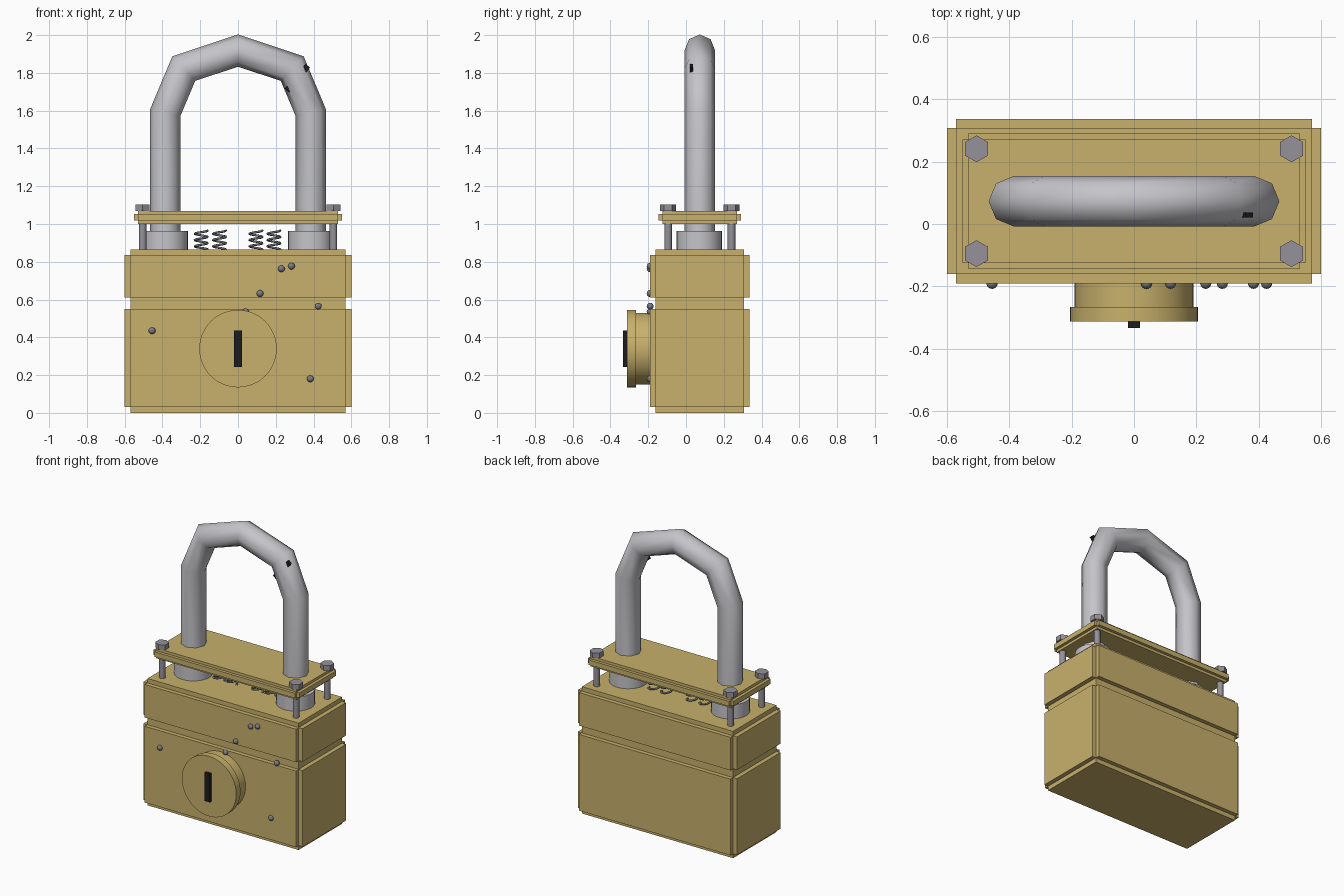
import bpy, bmesh, math
from mathutils import Vector, Matrix

if "Cube" in bpy.data.objects:
    bpy.data.objects.remove(bpy.data.objects["Cube"])

CY = 0.073  # depth of the body's centre plane


def material(name, rgb):
    m = bpy.data.materials.new(name)
    m.diffuse_color = (*rgb, 1)
    m.use_nodes = True
    m.node_tree.nodes["Principled BSDF"].inputs["Base Color"].default_value = m.diffuse_color
    return m


BRASS = material("brass", (0.58, 0.44, 0.15))
STEEL = material("polished steel", (0.56, 0.56, 0.59))
BOLT = material("bolt steel", (0.30, 0.29, 0.32))
DARK = material("dark steel", (0.20, 0.20, 0.22))
BLACK = material("black", (0.012, 0.012, 0.013))


def finish(name, bm, mat, smooth=False):
    bmesh.ops.recalc_face_normals(bm, faces=bm.faces)
    me = bpy.data.meshes.new(name)
    bm.to_mesh(me)
    bm.free()
    me.materials.append(mat)
    ob = bpy.data.objects.new(name, me)
    bpy.context.collection.objects.link(ob)
    if smooth:
        bpy.ops.object.select_all(action='DESELECT')
        ob.select_set(True)
        bpy.context.view_layer.objects.active = ob
        bpy.ops.object.shade_smooth_by_angle(angle=math.radians(50))
    return ob


def box(name, lo, hi, mat):
    lo, hi = Vector(lo), Vector(hi)
    bm = bmesh.new()
    bmesh.ops.create_cube(bm, size=1, matrix=Matrix.Translation((lo + hi) / 2)
                          @ Matrix.Diagonal((*(hi - lo), 1)))
    return finish(name, bm, mat)


def cylinder(name, centre, r, depth, mat, sides=32, rot=Matrix(), smooth=True):
    bm = bmesh.new()
    bmesh.ops.create_cone(bm, cap_ends=True, segments=sides, radius1=r, radius2=r,
                          depth=depth, matrix=Matrix.Translation(centre) @ rot)
    return finish(name, bm, mat, smooth)


def notched_slab(name, hx, hy, step, z0, z1):
    """Slab with a square notch along each upright corner."""
    a, b = hx - step, hy - step
    quarter = [(hx, b), (a, b), (a, hy)]
    pts = []
    for sx, sy in ((1, 1), (-1, 1), (-1, -1), (1, -1)):
        q = quarter if sx * sy > 0 else quarter[::-1]
        pts += [(x * sx, CY + y * sy) for x, y in q]
    bm = bmesh.new()
    face = bm.faces.new([bm.verts.new((x, y, z0)) for x, y in pts])
    top = bmesh.ops.extrude_face_region(bm, geom=[face])["geom"]
    for v in top:
        if isinstance(v, bmesh.types.BMVert):
            v.co.z = z1
    return finish(name, bm, BRASS)


def tube(name, path, r, sides, mat):
    """Sweep a ring along a path, mitring each bend."""
    path = [Vector(p) for p in path]
    bm = bmesh.new()
    rings = []
    for i, p in enumerate(path):
        d0 = (p - path[max(i - 1, 0)]).normalized()
        d1 = (path[min(i + 1, len(path) - 1)] - p).normalized()
        t = (d0 + d1).normalized()
        side = Vector((0, 1, 0))
        side = (side - t * side.dot(t)).normalized()
        out = side.cross(t)
        mitre = 1 / max(t.dot(d0 if i else d1), 0.5)
        rings.append([bm.verts.new(p + r * (side * math.cos(a) + out * mitre * math.sin(a)))
                      for a in (2 * math.pi * k / sides for k in range(sides))])
    for a, b in zip(rings, rings[1:]):
        for k in range(sides):
            j = (k + 1) % sides
            bm.faces.new((a[k], a[j], b[j], b[k]))
    bm.faces.new(rings[0][::-1])
    bm.faces.new(rings[-1])
    return finish(name, bm, mat, True)


# Body: core block wrapped by two slabs with a groove between them
box("body_core", (-0.57, CY - 0.234, 0), (0.57, CY + 0.234, 0.865), BRASS)
notched_slab("body_lower", 0.6, 0.263, 0.029, 0.03, 0.55)
notched_slab("body_upper", 0.6, 0.263, 0.029, 0.61, 0.835)

# Raised cover plate
box("plate_core", (-0.53, CY - 0.198, 1.0), (0.53, CY + 0.198, 1.07), BRASS)
notched_slab("plate_rim", 0.55, 0.218, 0.02, 1.018, 1.052)

# Shackle and its collars
half = [(0.385, 0.90), (0.385, 1.59), (0.287, 1.823)]
path = [(-x, CY, z) for x, z in half] + [(0, CY, 1.918)] + [(x, CY, z) for x, z in half[::-1]]
tube("shackle", path, 0.081, 8, STEEL)
for side, sx in (("left", -1), ("right", 1)):
    cylinder(f"collar_{side}", (sx * 0.385, CY - 0.003, 0.912), 0.12, 0.1, STEEL)

# Thin slot pin through the shackle shoulder
pin = box("shackle_pin", (-0.015, -0.008, -0.085), (0.015, 0.008, 0.085), BLACK)
pin.location = (0.315, 0.029, 1.772)
pin.rotation_euler = (0, math.radians(40), 0)

# Corner bolts
for i, (x, y) in enumerate((x, y) for x in (-0.505, 0.505) for y in (-0.095, 0.241)):
    cylinder(f"bolt_shaft_{i}", (x, y, 0.965), 0.02, 0.22, BOLT, 16)
    cylinder(f"bolt_head_{i}", (x, y, 1.086), 0.043, 0.036, BOLT, 6, smooth=False)

# Springs between body and plate
for i, x in enumerate((-0.195, -0.098, 0.095, 0.19)):
    turns, n = 3, 48
    coil = [(x + 0.034 * math.cos(a), CY + 0.034 * math.sin(a), 0.865 + 0.1 * k / n)
            for k, a in ((k, 2 * math.pi * turns * k / n) for k in range(n + 1))]
    bpy_curve = bpy.data.curves.new(f"spring_{i}", 'CURVE')
    bpy_curve.dimensions = '3D'
    bpy_curve.bevel_depth = 0.006
    bpy_curve.bevel_resolution = 1
    spline = bpy_curve.splines.new('POLY')
    spline.points.add(n)
    for point, co in zip(spline.points, coil):
        point.co = (*co, 1)
    bpy_curve.materials.append(DARK)
    bpy.context.collection.objects.link(bpy.data.objects.new(f"spring_{i}", bpy_curve))

# Lock barrel with keyhole
turn = Matrix.Rotation(math.pi / 2, 4, 'X')
cylinder("barrel", (0, -0.217, 0.34), 0.19, 0.11, BRASS, 48, turn)
cylinder("barrel_face", (0, -0.289, 0.34), 0.205, 0.046, BRASS, 48, turn)
box("keyhole", (-0.02, -0.333, 0.243), (0.02, -0.30, 0.435), BLACK)

# Small round studs on the front
for i, (x, z) in enumerate(((-0.455, 0.435), (0.23, 0.763), (0.283, 0.777), (0.117, 0.632),
                            (0.425, 0.565), (0.383, 0.18), (0.04, 0.535))):
    bm = bmesh.new()
    bmesh.ops.create_uvsphere(bm, u_segments=16, v_segments=10, radius=0.018,
                              matrix=Matrix.Translation((x, -0.19, z)))
    finish(f"stud_{i}", bm, DARK, True)
